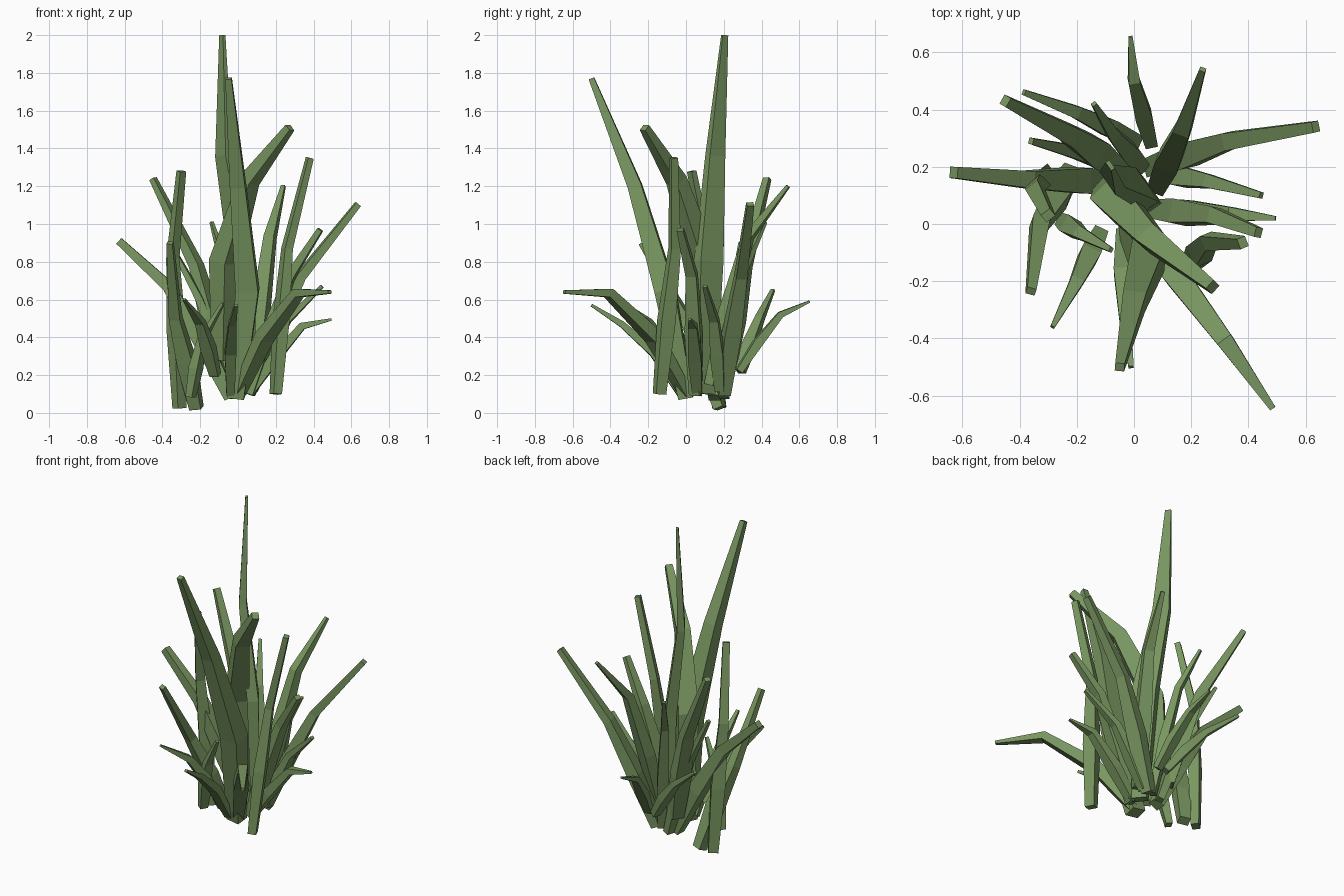
import bpy, bmesh
from math import radians
from mathutils import Matrix, Vector

if "Cube" in bpy.data.objects:
    bpy.data.objects.remove(bpy.data.objects["Cube"])

green = bpy.data.materials.new("leaf green")
green.use_nodes = True
colour = (0.19, 0.305, 0.118, 1)
green.diffuse_color = colour
green.node_tree.nodes["Principled BSDF"].inputs["Base Color"].default_value = colour


def blade(name, width, tip, *points, turn=0, depth=0.82):
    """Four-sided tapering leaf through points listed from root to tip."""
    path = [Vector(p) for p in points]
    if len(path) == 3:  # add a slightly upright lower joint
        low = path[0].lerp(path[1], 0.45)
        low.z = path[0].z + (path[1].z - path[0].z) * 0.5
        path.insert(1, low)
    lean = path[-1] - path[0]
    across = Vector((-lean.y, lean.x, 0)).normalized()
    across = Matrix.Rotation(radians(turn), 3, 'Z') @ across
    widths = (width * 0.72, width, width * 0.68, tip)
    bm = bmesh.new()
    rings = []
    for i, p in enumerate(path):
        along = (path[min(i + 1, 3)] - path[max(i - 1, 0)]).normalized()
        side = (across - along * across.dot(along)).normalized()
        out = along.cross(side)
        w = widths[i] / 2
        t = w * depth
        rings.append([bm.verts.new(p + side * a * w + out * b * t)
                      for a, b in ((-1, -1), (1, -1), (1, 1), (-1, 1))])
    for lower, upper in zip(rings, rings[1:]):
        for k in range(4):
            n = (k + 1) % 4
            bm.faces.new((lower[k], lower[n], upper[n], upper[k]))
    bm.faces.new(rings[0])
    bm.faces.new(rings[-1])
    bmesh.ops.recalc_face_normals(bm, faces=bm.faces)
    mesh = bpy.data.meshes.new(name)
    bm.to_mesh(mesh)
    bm.free()
    mesh.materials.append(green)
    bpy.context.collection.objects.link(bpy.data.objects.new(name, mesh))


# Tall central blades
blade("tallest_blade", .145, .035, (.05, .1, .1), (.02, .12, .8), (-.075, .155, 1.36), (-.083, .205, 2), turn=73, depth=.45)
blade("tall_front_blade", .12, .033, (-.01, .0, .08), (.05, -.11, .65), (.0, -.27, 1.2), (-.05, -.5, 1.77), depth=.9)
blade("tall_twisting_blade", .12, .04, (-.08, .13, .28), (-.07, .09, .8), (.06, -.05, 1.23), (.275, -.22, 1.51), depth=1)

# Front blades
blade("front_drooping_blade", .085, .022, (.0, .0, .1), (.14, -.17, .4), (.32, -.41, .635), (.485, -.645, .64))
blade("front_short_blade", .06, .018, (-.04, -.03, .1), (-.04, -.17, .32), (-.03, -.34, .47), (-.01, -.5, .57))
blade("front_right_short_blade", .07, .015, (-.12, -.03, .2), (-.2, -.2, .48), (-.285, -.36, .6))

# Blades on the left side
blade("left_upright_blade", .08, .038, (.2, -.14, .1), (.26, -.06, .87), (.38, -.065, 1.35))
blade("left_front_blade", .085, .035, (.06, .05, .1), (.28, .03, .73), (.435, -.03, .97))
blade("left_low_blade", .07, .015, (.06, .06, .1), (.34, .035, .46), (.495, .02, .495))
blade("left_middle_blade", .07, .022, (.08, .18, .12), (.26, .15, .49), (.445, .1, .67))
blade("left_long_blade", .09, .038, (.06, .2, .1), (.33, .29, .72), (.635, .34, 1.105))

# Back blades
blade("back_left_blade", .085, .022, (.08, .13, .15), (.17, .33, .93), (.24, .54, 1.2))
blade("back_low_blade", .06, .014, (.06, .28, .22), (.0, .5, .52), (-.012, .655, .59))
blade("back_thin_blade", .065, .018, (.03, .2, .1), (-.07, .31, .78), (-.14, .42, 1.01))
blade("back_short_blade", .065, .02, (.01, .29, .22), (-.2, .39, .5), (-.385, .46, .65))
blade("back_right_blade", .1, .036, (-.08, .21, .2), (-.22, .31, .78), (-.45, .43, 1.24))
blade("back_right_inner_blade", .07, .022, (-.02, .2, .08), (-.2, .25, .6), (-.36, .29, .9))

# Blades on the right side
blade("right_long_blade", .09, .04, (-.04, .15, .08), (-.37, .155, .67), (-.63, .18, .91), depth=1)
blade("right_upright_blade", .08, .04, (-.31, .175, .025), (-.345, .12, .82), (-.3, .03, 1.28), turn=35)
blade("right_front_blade", .09, .033, (-.22, .18, .025), (-.33, .0, .5), (-.36, -.235, .9))
blade("right_inner_blade", .065, .018, (-.25, .01, .085), (-.19, -.03, .39), (-.08, -.09, .58))
